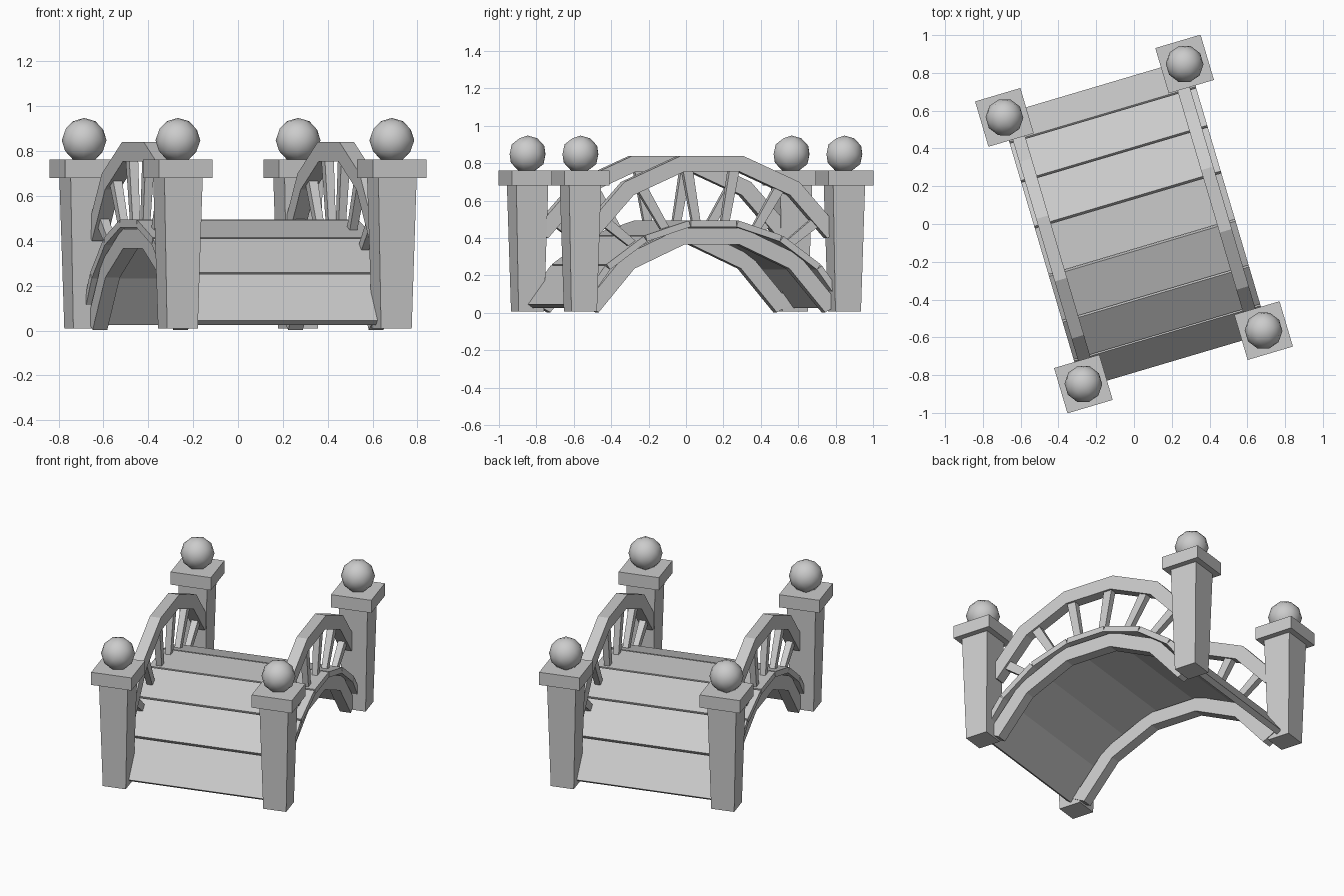
import bpy, bmesh
from math import sin, cos, sqrt, radians
from mathutils import Matrix, Vector

if "Cube" in bpy.data.objects:
    bpy.data.objects.remove(bpy.data.objects["Cube"])

TURN = Matrix.Rotation(radians(16.5), 4, 'Z')   # whole bridge is turned on the ground


def finish(bm, name, smooth=False):
    bmesh.ops.recalc_face_normals(bm, faces=bm.faces)
    for f in bm.faces:
        f.smooth = smooth
    me = bpy.data.meshes.new(name)
    bm.to_mesh(me)
    bm.free()
    ob = bpy.data.objects.new(name, me)
    ob.matrix_world = TURN
    bpy.context.collection.objects.link(ob)
    return ob


def block(name, size, mat, bottom=1.0):
    """Box of a given size; 'bottom' scales its lower end for a taper."""
    bm = bmesh.new()
    bmesh.ops.create_cube(bm, size=1)
    for v in bm.verts:
        k = bottom if v.co.z < 0 else 1
        v.co = Vector((v.co.x * size[0] * k, v.co.y * size[1] * k, v.co.z * size[2]))
    bm.transform(mat)
    return finish(bm, name)


def arch(name, x, width, r_in, r_out, zc, step):
    """Five-segment arched beam running along y."""
    bm = bmesh.new()
    rows = []
    for i in range(6):
        a = radians((i - 2.5) * step)
        rows.append([bm.verts.new((x + s * width / 2, r * sin(a), zc + r * cos(a)))
                     for s, r in ((-1, r_in), (1, r_in), (1, r_out), (-1, r_out))])
    for p, q in zip(rows, rows[1:]):
        for j in range(4):
            bm.faces.new((p[j], p[(j + 1) % 4], q[(j + 1) % 4], q[j]))
    bm.faces.new(rows[0])
    bm.faces.new(rows[-1])
    return finish(bm, name)


def radial(x, a, r, zc):
    """Place a part on a circle in the y-z plane, its z axis pointing outward."""
    return Matrix.Translation((x, r * sin(a), zc + r * cos(a))) @ Matrix.Rotation(-a, 4, 'X')


# corner posts with caps and ball finials
for sx, sn in ((-1, "left"), (1, "right")):
    for sy, yn in ((-1, "front"), (1, "back")):
        x, y = sx * 0.4975, sy * 0.736
        tag = f"{yn}_{sn}"
        block(f"post_{tag}", (0.178, 0.178, 0.675),
              Matrix.Translation((x, y, 0.3455)), bottom=0.8)
        block(f"post_cap_{tag}", (0.25, 0.25, 0.082), Matrix.Translation((x, y, 0.721)))
        bm = bmesh.new()
        bmesh.ops.create_icosphere(bm, subdivisions=2, radius=0.1,
                                   matrix=Matrix.Translation((x, y, 0.848)))
        finish(bm, f"finial_{tag}", smooth=True)

# deck planks
DECK_R, DECK_Z = 0.84, -0.345
for k in range(-3, 4):
    block(f"plank_{k + 4}", (1.03, 0.255, 0.035),
          radial(0.005, radians(18 * k), DECK_R - 0.0175, DECK_Z))

# support beams, handrails and balusters
RAIL_Z = 0.028
d = RAIL_Z - DECK_Z
for sx, sn in ((-1, "left"), (1, "right")):
    x = sx * 0.455
    arch(f"support_beam_{sn}", x, 0.068, 0.715, 0.805, -0.333, 24.8)
    arch(f"handrail_{sn}", x, 0.068, 0.743, 0.83, RAIL_Z, 24)
    for i, deg in enumerate((-52, -31, -10, 10, 31, 52)):
        a = radians(deg)
        low = -d * cos(a) + sqrt(DECK_R ** 2 - (d * sin(a)) ** 2) - 0.02
        high = 0.755
        block(f"baluster_{sn}_{i + 1}", (0.042, 0.055, high - low),
              radial(x, a, (low + high) / 2, RAIL_Z), bottom=0.8)
